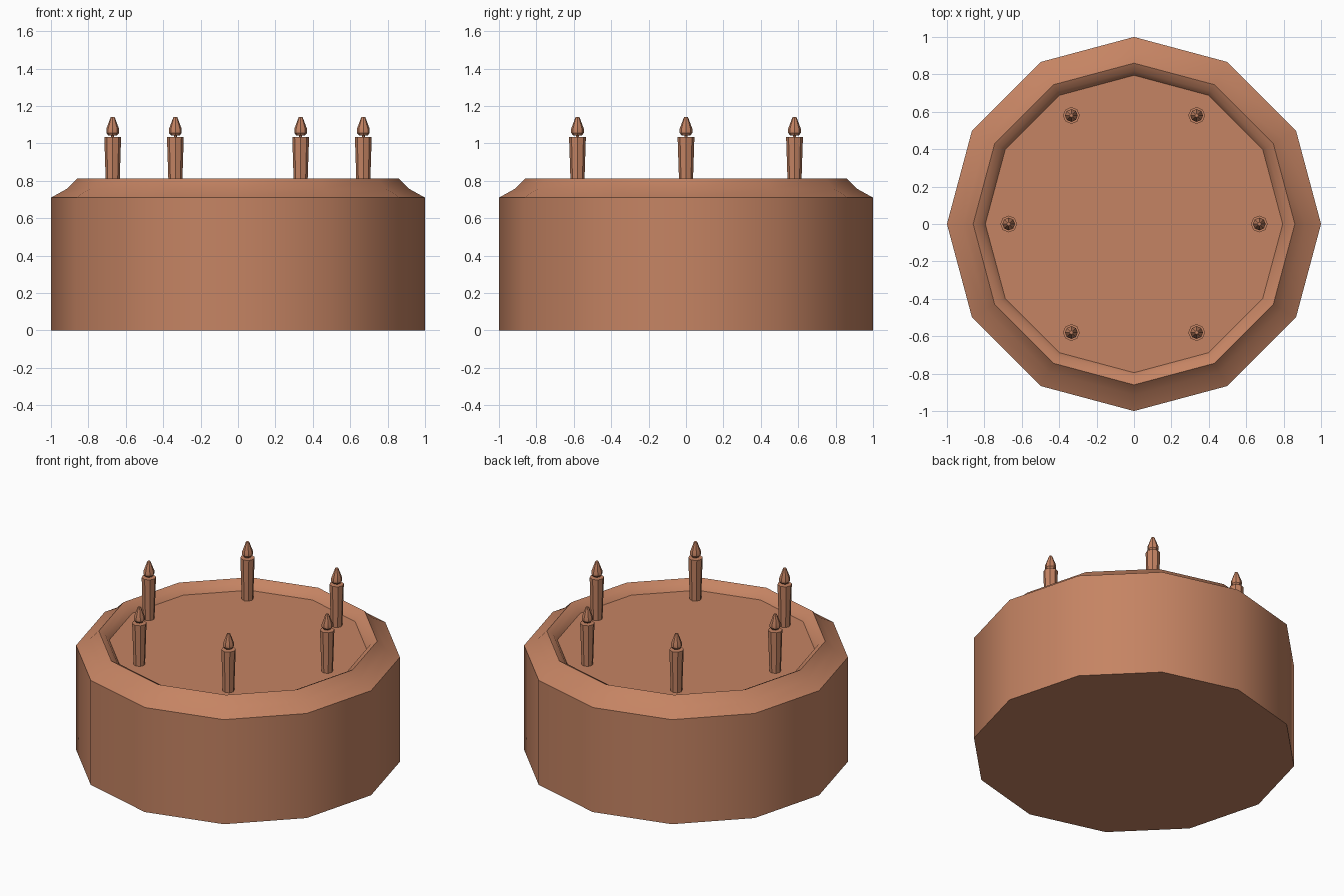
import bpy, bmesh, math
from math import cos, sin, pi

if "Cube" in bpy.data.objects:
    bpy.data.objects.remove(bpy.data.objects["Cube"])

mat = bpy.data.materials.new("cake_brown")
mat.diffuse_color = (0.56, 0.23, 0.125, 1)
mat.use_nodes = True
mat.node_tree.nodes["Principled BSDF"].inputs["Base Color"].default_value = mat.diffuse_color


def lathe(name, profile, sides, loc=(0, 0, 0), smooth=35):
    """Spin (radius, z) points around z and cap both ends."""
    bm = bmesh.new()
    rings = [[bm.verts.new((r * cos(2 * pi * i / sides), r * sin(2 * pi * i / sides), z))
              for i in range(sides)] for r, z in profile]
    for a, b in zip(rings, rings[1:]):
        for i in range(sides):
            j = (i + 1) % sides
            bm.faces.new((a[i], a[j], b[j], b[i]))
    bm.faces.new(rings[0][::-1])
    bm.faces.new(rings[-1])
    bmesh.ops.recalc_face_normals(bm, faces=bm.faces)
    me = bpy.data.meshes.new(name)
    bm.to_mesh(me)
    bm.free()
    me.materials.append(mat)
    ob = bpy.data.objects.new(name, me)
    ob.location = loc
    bpy.context.collection.objects.link(ob)
    bpy.ops.object.select_all(action='DESELECT')
    bpy.context.view_layer.objects.active = ob
    ob.select_set(True)
    bpy.ops.object.shade_smooth_by_angle(angle=math.radians(smooth))
    return ob


# Cake: base, wall, raised icing rim and recessed top in one profile
FLOOR = 0.755
lathe("cake", [(1, 0), (1, 0.71), (0.915, 0.757), (0.86, 0.813),
               (0.82, 0.792), (0.795, FLOOR)], 12)

# Six candles with wick and flame
for k in range(6):
    a = k * pi / 3
    p = (0.67 * cos(a), 0.67 * sin(a), 0)
    lathe(f"candle_{k}", [(0.036, FLOOR), (0.038, 0.82), (0.045, 1.035)], 8, p)
    lathe(f"wick_{k}", [(0.008, 1.03), (0.008, 1.06)], 6, p)
    lathe(f"flame_{k}", [(0.024, 1.043), (0.034, 1.056), (0.034, 1.078), (0.01, 1.142)], 8, p)
